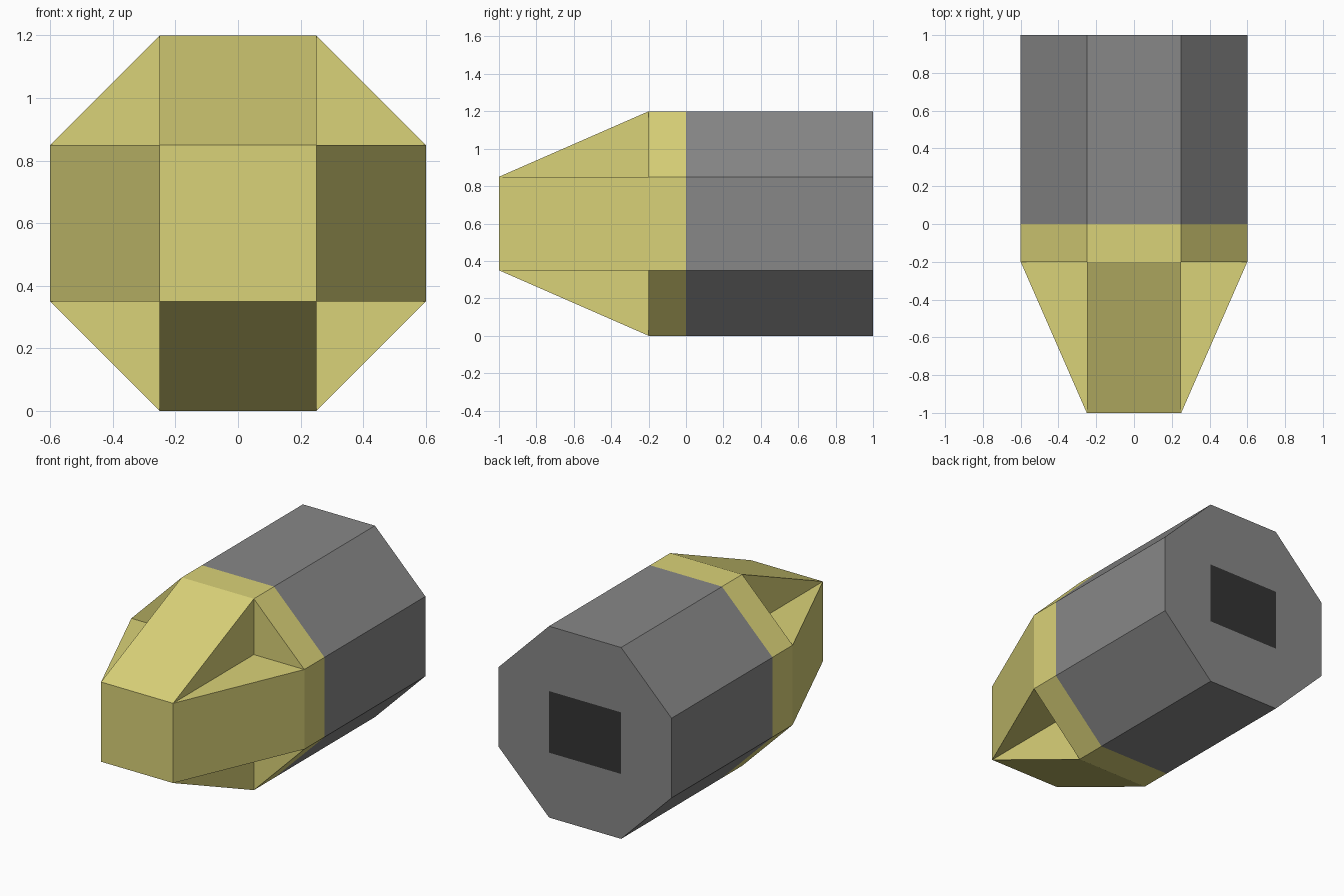
import bpy
from mathutils import Vector

if "Cube" in bpy.data.objects:
    bpy.data.objects.remove(bpy.data.objects["Cube"])

A, R, H = 0.25, 0.6, 0.6          # half flat width, half size, centre height
Y_TIP, Y_SHOULDER, Y_SEAM, Y_BACK = -1.0, -0.2, 0.0, 1.0


def material(name, rgb):
    m = bpy.data.materials.new(name)
    m.diffuse_color = (*rgb, 1.0)
    m.use_nodes = True
    m.node_tree.nodes["Principled BSDF"].inputs["Base Color"].default_value = m.diffuse_color
    return m


yellow = material("yellow", (0.70, 0.645, 0.188))
grey = material("grey", (0.243, 0.243, 0.243))
dark = material("dark_grey", (0.033, 0.033, 0.033))

# Octagon section (x, z relative to the axis)
OCT = [(A, -R), (R, -A), (R, A), (A, R), (-A, R), (-R, A), (-R, -A), (-A, -R)]


def build(name, faces, mats, centre):
    """Make an object from (points, material index), sharing vertices and facing outwards."""
    verts, polys, ids = [], [], {}
    for pts, _ in faces:
        pts = [Vector((x, y, z + H)) for x, y, z in pts]
        normal = (pts[1] - pts[0]).cross(pts[2] - pts[0])
        middle = sum(pts, Vector()) / len(pts)
        if normal.dot(middle - Vector(centre)) < 0:
            pts.reverse()
        poly = []
        for p in pts:
            key = tuple(round(c, 4) for c in p)
            if key not in ids:
                ids[key] = len(verts)
                verts.append(key)
            poly.append(ids[key])
        polys.append(poly)
    mesh = bpy.data.meshes.new(name)
    mesh.from_pydata(verts, [], polys)
    for m in mats:
        mesh.materials.append(m)
    for p, (_, mi) in zip(mesh.polygons, faces):
        p.material_index = mi
    mesh.update()
    obj = bpy.data.objects.new(name, mesh)
    bpy.context.collection.objects.link(obj)


def tube(y0, y1):
    """Eight side walls of the octagonal section."""
    return [([(a[0], y0, a[1]), (b[0], y0, b[1]), (b[0], y1, b[1]), (a[0], y1, a[1])], 0)
            for a, b in zip(OCT, OCT[1:] + OCT[:1])]


# Rear hull: octagonal tube with a back wall and a dark panel cut into it
P = 0.193
hull = tube(Y_SEAM, Y_BACK)
for s in (-1, 1):
    side = [(s * R, A), (s * A, R), (s * A, P), (s * A, -P), (s * A, -R), (s * R, -A)]
    hull.append(([(x, Y_BACK, z) for x, z in side], 0))
    strip = [(-A, s * P), (A, s * P), (A, s * R), (-A, s * R)]
    hull.append(([(x, Y_BACK, z) for x, z in strip], 0))
panel = [(-A, -P), (A, -P), (A, P), (-A, P)]
hull.append(([(x, Y_BACK, z) for x, z in panel], 1))
build("hull", hull, [grey, dark], (0, 0.5, H))

# Nose: collar, square tip, four tapering ramps and four notched corners
nose = tube(Y_SHOULDER, Y_SEAM)
nose.append(([(-A, Y_TIP, -A), (A, Y_TIP, -A), (A, Y_TIP, A), (-A, Y_TIP, A)], 0))
for s in (-1, 1):
    nose.append(([(-A, Y_TIP, s * A), (A, Y_TIP, s * A),
                  (A, Y_SHOULDER, s * R), (-A, Y_SHOULDER, s * R)], 0))
    nose.append(([(s * A, Y_TIP, -A), (s * A, Y_TIP, A),
                  (s * R, Y_SHOULDER, A), (s * R, Y_SHOULDER, -A)], 0))
    for t in (-1, 1):
        tip = (s * A, Y_TIP, t * A)
        inner = (s * A, Y_SHOULDER, t * A)
        out_x = (s * R, Y_SHOULDER, t * A)
        out_z = (s * A, Y_SHOULDER, t * R)
        nose += [([tip, out_x, inner], 0), ([tip, inner, out_z], 0),
                 ([inner, out_x, out_z], 0)]
build("nose", nose, [yellow], (0, 0, H))
